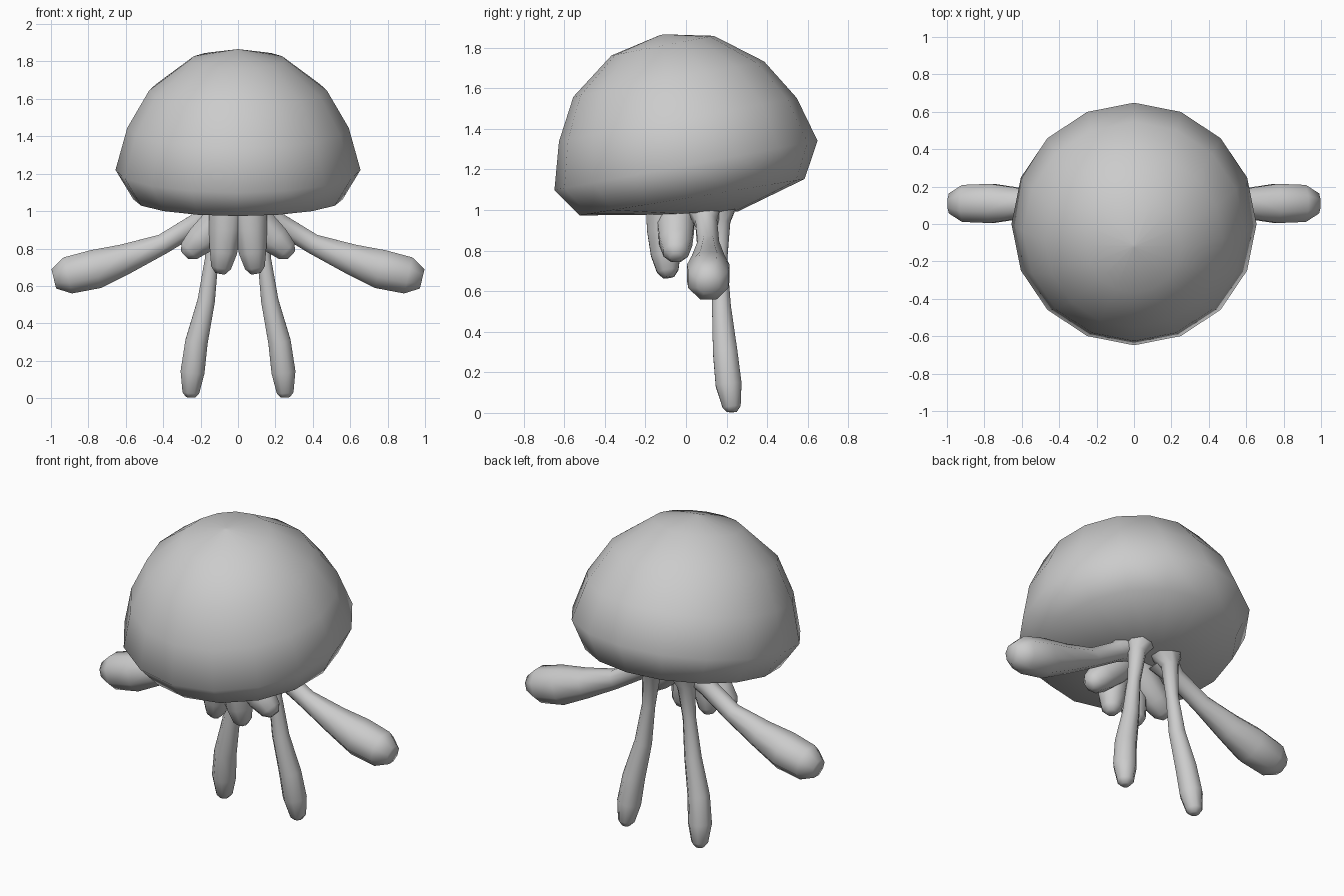
import bpy, bmesh, math
from mathutils import Vector

if "Cube" in bpy.data.objects:
    bpy.data.objects.remove(bpy.data.objects["Cube"])

skin = bpy.data.materials.new("soft_grey")
skin.diffuse_color = (0.6, 0.6, 0.6, 1)
skin.use_nodes = True
skin.node_tree.nodes["Principled BSDF"].inputs["Base Color"].default_value = skin.diffuse_color


def finish(bm, name, angle):
    """Turn a bmesh into a smooth shaded object."""
    bmesh.ops.recalc_face_normals(bm, faces=bm.faces)
    mesh = bpy.data.meshes.new(name)
    bm.to_mesh(mesh)
    bm.free()
    mesh.materials.append(skin)
    obj = bpy.data.objects.new(name, mesh)
    bpy.context.collection.objects.link(obj)
    bpy.ops.object.select_all(action='DESELECT')
    obj.select_set(True)
    bpy.context.view_layer.objects.active = obj
    bpy.ops.object.shade_smooth_by_angle(angle=math.radians(angle))


def loft(bm, rings):
    """Skin a list of vertex loops, closing both ends."""
    loops = [[bm.verts.new(p) for p in ring] for ring in rings]
    n = len(loops[0])
    for a, b in zip(loops, loops[1:]):
        for i in range(n):
            j = (i + 1) % n
            bm.faces.new((a[i], a[j], b[j], b[i]))
    for end, ring in ((loops[0], rings[0]), (loops[-1], rings[-1])):
        mid = bm.verts.new(sum((Vector(p) for p in ring), Vector()) / n)
        for i in range(n):
            bm.faces.new((end[i], end[(i + 1) % n], mid))


def tentacle(name, path, sides=8):
    """Tapered limb through (x, y, z, radius) stations, on both sides."""
    pts = [Vector(p[:3]) for p in path]
    rings = []
    for k, p in enumerate(path):
        d = (pts[min(k + 1, len(pts) - 1)] - pts[max(k - 1, 0)]).normalized()
        u = (Vector((0, 1, 0)) - d * d.y).normalized()
        v = d.cross(u)
        ring = []
        for i in range(sides):
            a = math.tau * (i + 0.5) / sides
            ring.append(pts[k] + p[3] * 1.05 * (u * math.cos(a) + v * math.sin(a)))
        rings.append(ring)
    for side, s in (("right", 1), ("left", -1)):
        bm = bmesh.new()
        loft(bm, [[Vector((s * q.x, q.y, q.z)) for q in ring] for ring in rings])
        finish(bm, name + "_" + side, 80)


# Bell: tilted rings as (centre y, centre z, radius, slope)
bell = [(-0.118, 1.864, 0.01, 0.18), (-0.115, 1.81, 0.255, 0.19),
        (-0.085, 1.645, 0.475, 0.183), (-0.04, 1.445, 0.592, 0.181),
        (0.0, 1.22, 0.655, 0.185), (0.03, 1.063, 0.56, 0.16),
        (0.04, 0.985, 0.22, 0.04)]
bm = bmesh.new()
rings = []
for cy, cz, r, slope in bell:
    ring = []
    for i in range(16):
        a = math.tau * i / 16
        dy = r * math.sin(a)
        # the tilt shortens the ring slightly front to back
        ring.append(Vector((r * math.cos(a), cy + dy * 0.99, cz + dy * slope)))
    rings.append(ring)
loft(bm, rings)
finish(bm, "bell", 80)

# Long side arms
tentacle("side_arm", [(0.12, 0.09, 1.02, 0.09), (0.22, 0.10, 0.935, 0.055),
                      (0.40, 0.11, 0.825, 0.055), (0.60, 0.11, 0.745, 0.083),
                      (0.76, 0.11, 0.690, 0.108), (0.91, 0.11, 0.656, 0.102),
                      (0.985, 0.11, 0.638, 0.055)])

# Hanging rear legs
tentacle("rear_leg", [(0.10, 0.16, 1.03, 0.10), (0.12, 0.17, 0.94, 0.05),
                      (0.14, 0.167, 0.75, 0.037), (0.17, 0.175, 0.52, 0.048),
                      (0.222, 0.193, 0.30, 0.062), (0.243, 0.21, 0.14, 0.066),
                      (0.252, 0.225, 0.03, 0.046), (0.253, 0.225, 0.004, 0.025)])

# Short frilly front arms
tentacle("front_arm", [(0.06, -0.10, 1.02, 0.10), (0.068, -0.105, 0.90, 0.09),
                       (0.078, -0.10, 0.78, 0.075), (0.09, -0.09, 0.70, 0.055),
                       (0.095, -0.085, 0.668, 0.028)])
tentacle("outer_arm", [(0.06, -0.05, 1.00, 0.10), (0.13, -0.05, 0.91, 0.092),
                       (0.20, -0.05, 0.845, 0.083), (0.26, -0.05, 0.788, 0.062),
                       (0.286, -0.05, 0.764, 0.03)])
